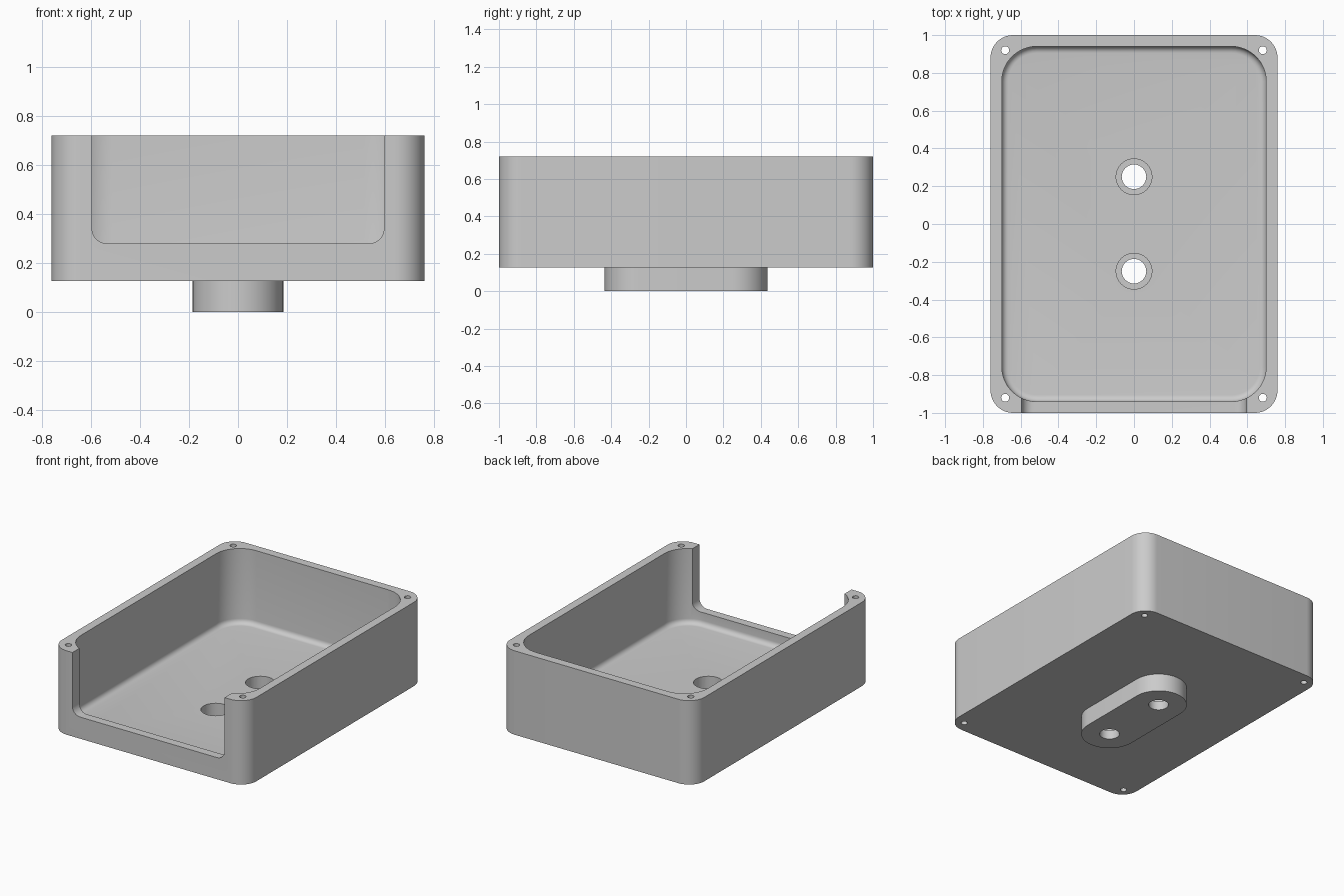
import bpy, bmesh, math
from mathutils import Matrix

if "Cube" in bpy.data.objects:
    bpy.data.objects.remove(bpy.data.objects["Cube"])

grey = bpy.data.materials.new("plain grey")
grey.diffuse_color = (0.6, 0.6, 0.6, 1)
grey.use_nodes = True
grey.node_tree.nodes["Principled BSDF"].inputs["Base Color"].default_value = grey.diffuse_color


def rounded_rect(hx, hy, r, steps):
    """Outline of a rectangle with rounded corners, counter-clockwise."""
    pts = []
    for i, (sx, sy) in enumerate([(1, 1), (-1, 1), (-1, -1), (1, -1)]):
        for k in range(steps + 1):
            a = math.pi / 2 * (i + k / steps)
            pts.append((sx * (hx - r) + r * math.cos(a),
                        sy * (hy - r) + r * math.sin(a)))
    return pts


def loft(name, hx, hy, r, levels, steps=12, matrix=Matrix()):
    """Solid through rounded rectangles; levels are (height, inset)."""
    bm = bmesh.new()
    rings = [[bm.verts.new((x, y, z)) for x, y in
              rounded_rect(hx - d, hy - d, r - d, steps)] for z, d in levels]
    n = len(rings[0])
    for low, high in zip(rings, rings[1:]):
        for i in range(n):
            j = (i + 1) % n
            bm.faces.new((low[i], low[j], high[j], high[i]))
    bm.faces.new(rings[0][::-1])
    bm.faces.new(rings[-1])
    bmesh.ops.remove_doubles(bm, verts=bm.verts, dist=1e-5)
    bmesh.ops.recalc_face_normals(bm, faces=bm.faces)
    bm.transform(matrix)
    me = bpy.data.meshes.new(name)
    bm.to_mesh(me)
    bm.free()
    ob = bpy.data.objects.new(name, me)
    bpy.context.collection.objects.link(ob)
    me.materials.append(grey)
    return ob


def cylinder(name, x, y, r, z0, z1):
    return loft(name, r, r, r, [(z0, 0), (z1, 0)], 8,
                Matrix.Translation((x, y, 0)))


def combine(target, other, operation):
    """Apply a boolean and remove the helper."""
    mod = target.modifiers.new(operation.lower(), 'BOOLEAN')
    mod.operation, mod.solver, mod.object = operation, 'EXACT', other
    bpy.context.view_layer.objects.active = target
    bpy.ops.object.modifier_apply(modifier=mod.name)
    bpy.data.objects.remove(other)


BOTTOM, FLOOR, TOP = 0.127, 0.19, 0.72

# Outer box with rounded upright edges
tray = loft("enclosure_tray", 0.76, 1.0, 0.12, [(BOTTOM, 0), (TOP, 0)])

# Mounting boss under the floor
combine(tray, loft("boss", 0.185, 0.435, 0.185, [(0, 0), (0.16, 0)], 14), 'UNION')

# Cavity with a filleted floor edge
F = 0.035
fillet = [(FLOOR + F - F * math.cos(a), F - F * math.sin(a))
          for a in (math.pi / 2 * k / 6 for k in range(7))]
combine(tray, loft("cavity", 0.70, 0.94, 0.185, fillet + [(0.9, 0)]), 'DIFFERENCE')

# Wide opening in the front wall with rounded lower corners
place = Matrix.Translation((0, 0, 0.68)) @ Matrix.Rotation(math.pi / 2, 4, 'X')
combine(tray, loft("opening", 0.595, 0.40, 0.06, [(0.85, 0), (1.1, 0)], 8, place),
        'DIFFERENCE')

# Corner screw holes
for sx in (-1, 1):
    for sy in (-1, 1):
        combine(tray, cylinder("screw_hole", sx * 0.682, sy * 0.92, 0.021, 0, 0.9),
                'DIFFERENCE')

# Counterbored bolt holes through the boss
for y in (-0.25, 0.25):
    combine(tray, cylinder("bolt_hole", 0, y, 0.065, -0.1, 0.5), 'DIFFERENCE')
    combine(tray, cylinder("counterbore", 0, y, 0.095, 0.064, 0.5), 'DIFFERENCE')

bpy.ops.object.select_all(action='DESELECT')
tray.select_set(True)
bpy.context.view_layer.objects.active = tray
bpy.ops.object.shade_smooth_by_angle(angle=math.radians(30))
